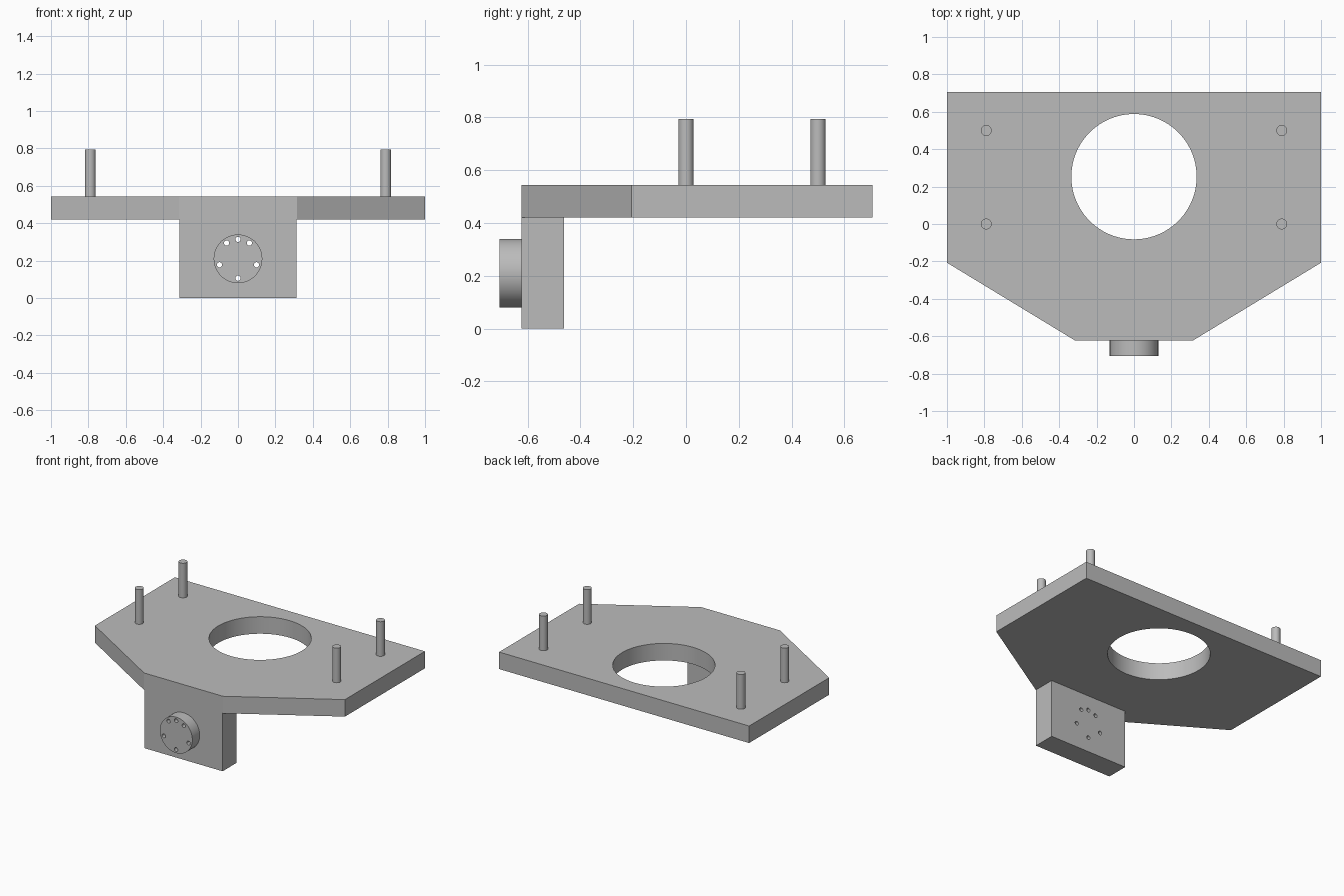
import bpy, bmesh
from math import radians, cos, sin
from mathutils import Matrix

if "Cube" in bpy.data.objects:
    bpy.data.objects.remove(bpy.data.objects["Cube"])

grey = bpy.data.materials.new("machined_grey")
grey.use_nodes = True
grey.diffuse_color = (0.5, 0.5, 0.5, 1)
grey.node_tree.nodes["Principled BSDF"].inputs["Base Color"].default_value = (0.5, 0.5, 0.5, 1)


def make(name, bm):
    bmesh.ops.recalc_face_normals(bm, faces=bm.faces)
    mesh = bpy.data.meshes.new(name)
    bm.to_mesh(mesh)
    bm.free()
    mesh.materials.append(grey)
    obj = bpy.data.objects.new(name, mesh)
    bpy.context.collection.objects.link(obj)
    return obj


def prism(name, outline, z0, z1):
    bm = bmesh.new()
    face = bm.faces.new([bm.verts.new((x, y, z0)) for x, y in outline])
    top = bmesh.ops.extrude_face_region(bm, geom=[face])["geom"]
    verts = [g for g in top if isinstance(g, bmesh.types.BMVert)]
    bmesh.ops.translate(bm, verts=verts, vec=(0, 0, z1 - z0))
    return make(name, bm)


def cylinders(name, centres, radius, length, along_y=False, segments=64):
    bm = bmesh.new()
    turn = Matrix.Rotation(radians(90), 4, "X") if along_y else Matrix()
    for c in centres:
        bmesh.ops.create_cone(bm, cap_ends=True, segments=segments, radius1=radius,
                              radius2=radius, depth=length,
                              matrix=Matrix.Translation(c) @ turn)
    return make(name, bm)


def select(obj):
    bpy.ops.object.select_all(action="DESELECT")
    obj.select_set(True)
    bpy.context.view_layer.objects.active = obj


def cut(obj, cutter):
    cutter.hide_render = True
    mod = obj.modifiers.new("holes", "BOOLEAN")
    mod.operation, mod.solver, mod.object = "DIFFERENCE", "EXACT", cutter
    select(obj)
    bpy.ops.object.modifier_apply(modifier=mod.name)


UNDER, TOP, PEG_TOP = 0.42, 0.543, 0.793
FRONT, BOSS_Z = -0.623, 0.21

# Base plate with chamfered front corners and a large round opening
half = [(0.315, FRONT), (1, -0.207), (1, 0.707)]
plate = prism("base_plate", half + [(-x, y) for x, y in reversed(half)], UNDER, TOP)
opening = cylinders("opening_cutter", [(0, 0.253, 0.48)], 0.335, 0.5, segments=96)
cut(plate, opening)

# Hanging block under the front edge, and the round boss on its face
block = prism("front_block", [(-0.313, FRONT), (0.313, FRONT),
                              (0.313, -0.463), (-0.313, -0.463)], 0, UNDER)
boss = cylinders("round_boss", [(0, (FRONT - 0.707) / 2, BOSS_Z)], 0.13,
                 FRONT + 0.707, along_y=True)

# Bolt holes running through the boss and block
ring = [(0.104 * cos(radians(a)), -0.6, BOSS_Z + 0.104 * sin(radians(a)))
        for a in (90, 54, 126, -18, 198, -90)]
bolts = cylinders("bolt_hole_cutter", ring, 0.014, 0.6, along_y=True, segments=24)
cut(block, bolts)
cut(boss, bolts)

for helper in (opening, bolts):
    bpy.data.objects.remove(helper)

# Four upright pegs
parts = [plate, block, boss]
for side, x in (("left", 0.79), ("right", -0.79)):
    for end, y in (("front", 0), ("back", 0.5)):
        parts.append(cylinders(f"{end}_{side}_peg", [(x, y, (TOP + PEG_TOP) / 2)],
                               0.029, PEG_TOP - TOP, segments=32))

for part in parts:
    select(part)
    bpy.ops.object.shade_smooth_by_angle(angle=radians(30))
